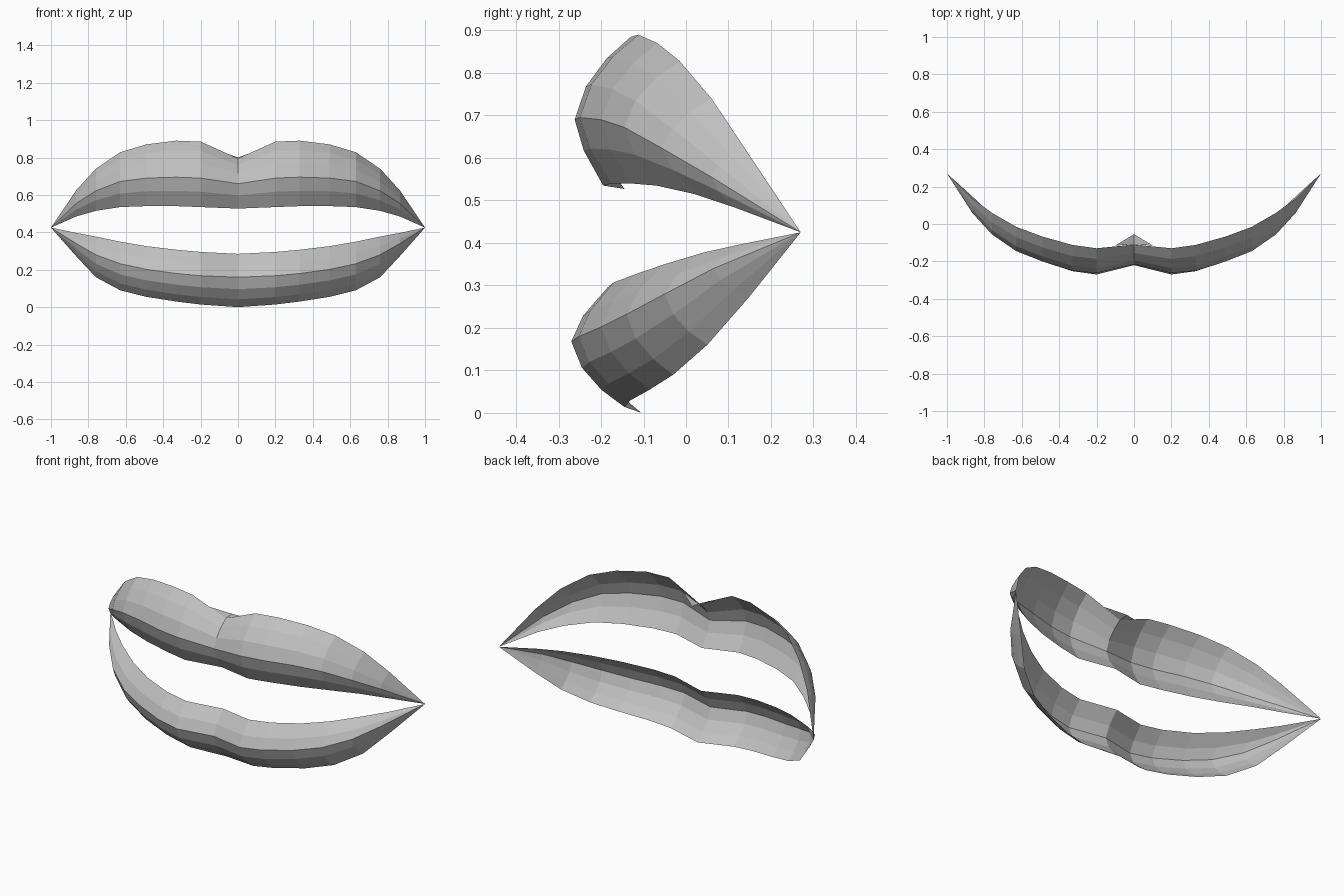
import bpy
import bmesh

skin = bpy.data.materials.new("lip_grey")
skin.diffuse_color = (0.53, 0.53, 0.53, 1.0)

CORNER = (1.0, 0.27, 0.425)

# Each station: x, mouth-side edge (y, z), front ridge (y, z), outer edge (y, z)
UPPER = [
    (0.00, -0.145, 0.527, -0.215, 0.660, -0.110, 0.795),
    (0.20, -0.195, 0.535, -0.262, 0.690, -0.130, 0.885),
    (0.33, -0.175, 0.540, -0.250, 0.695, -0.112, 0.890),
    (0.49, -0.130, 0.540, -0.200, 0.690, -0.067, 0.870),
    (0.63, -0.070, 0.535, -0.145, 0.672, -0.015, 0.828),
    (0.76, 0.020, 0.515, -0.055, 0.622, 0.060, 0.740),
    (0.865, 0.110, 0.485, 0.060, 0.555, 0.137, 0.625),
]
LOWER = [
    (0.00, -0.135, 0.285, -0.220, 0.160, -0.105, 0.000),
    (0.20, -0.185, 0.295, -0.270, 0.168, -0.145, 0.014),
    (0.33, -0.170, 0.307, -0.252, 0.180, -0.130, 0.030),
    (0.49, -0.120, 0.326, -0.200, 0.202, -0.085, 0.055),
    (0.63, -0.050, 0.350, -0.140, 0.232, -0.030, 0.090),
    (0.76, 0.040, 0.377, -0.050, 0.280, 0.050, 0.160),
    (0.865, 0.130, 0.397, 0.065, 0.340, 0.148, 0.272),
]


def section(x, y0, z0, y1, z1, y2, z2):
    """Rounded six-point cross-section through the two edges and the ridge."""
    def blend(fy, fz, y, z):
        return (x, y1 + (y - y1) * fy, z1 + (z - z1) * fz)
    return [(x, y0, z0), blend(0.32, 0.47, y0, z0), (x, y1, z1),
            blend(0.20, 0.40, y2, z2), blend(0.57, 0.74, y2, z2), (x, y2, z2)]


def finish(name, bm):
    # Front-facing normals, then mirror the half across x
    bm.normal_update()
    if sum(f.normal.y * f.calc_area() for f in bm.faces) > 0:
        bmesh.ops.reverse_faces(bm, faces=bm.faces[:])
    mesh = bpy.data.meshes.new(name)
    bm.to_mesh(mesh)
    bm.free()
    mesh.materials.append(skin)
    obj = bpy.data.objects.new(name, mesh)
    bpy.context.collection.objects.link(obj)
    mirror = obj.modifiers.new("mirror", 'MIRROR')
    mirror.use_clip = True
    return obj


def make_lip(name, stations, notch=False):
    bm = bmesh.new()
    rows = [[bm.verts.new(p) for p in section(*s)] for s in stations]
    tip = bm.verts.new(CORNER)
    for a, b in zip(rows, rows[1:]):
        for i in range(5):
            bm.faces.new((a[i], b[i], b[i + 1], a[i + 1]))
    # Fan closing the band at the mouth corner
    for i in range(5):
        bm.faces.new((rows[-1][i], tip, rows[-1][i + 1]))
    if notch:
        # Small ledge folded back behind the dip in the upper edge
        dip = rows[0][5]
        side = bm.verts.new((0.10, -0.115, 0.836))
        back = bm.verts.new((0.0, -0.055, 0.800))
        bm.faces.new((dip, side, back))
    return finish(name, bm)


make_lip("upper_lip", UPPER, notch=True)
make_lip("lower_lip", LOWER)
